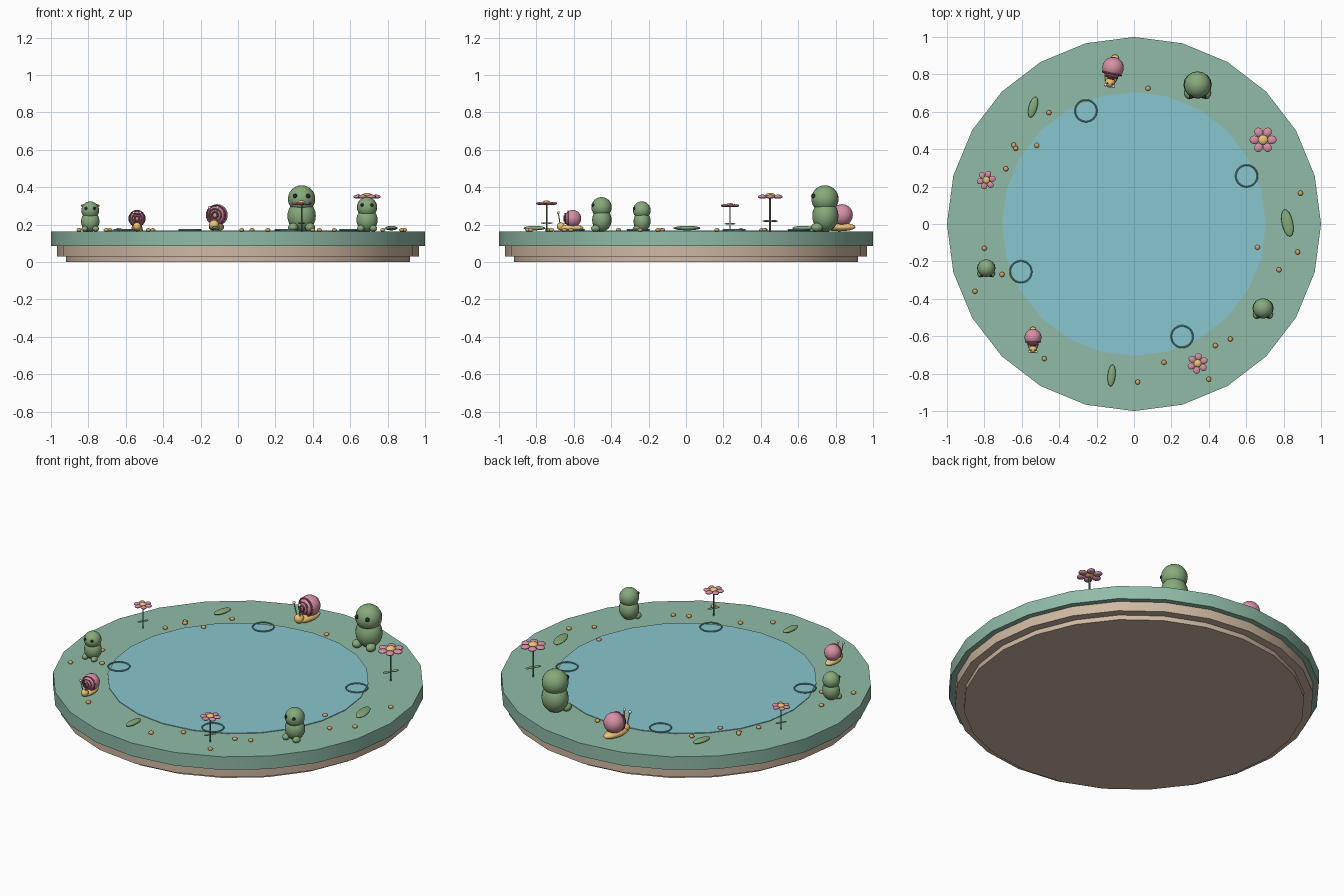
import bpy, math
from mathutils import Matrix, Vector

if "Cube" in bpy.data.objects:
    bpy.data.objects.remove(bpy.data.objects["Cube"])

def material(name, r, g, b):
    m = bpy.data.materials.new(name)
    m.diffuse_color = (r, g, b, 1)
    m.use_nodes = True
    m.node_tree.nodes["Principled BSDF"].inputs["Base Color"].default_value = m.diffuse_color
    return m

GRASS = material("grass", .28, .50, .39)
SOIL = material("soil", .62, .48, .36)
WATER = material("water", .25, .57, .62)
GREEN = material("green", .24, .40, .20)
DARK = material("dark", .02, .02, .03)
PINK = material("pink", .68, .28, .38)
ROSE = material("rose", .35, .09, .16)
YELLOW = material("yellow", .85, .55, .18)
WHITE = material("white", .85, .85, .8)
PEBBLE = material("pebble", .65, .38, .14)
STEM = material("stem", .12, .25, .12)
RIPPLE = material("ripple", .15, .40, .45)
GROUND = 0.163

def finish(name, mat):
    o = bpy.context.object
    o.name = name
    o.data.materials.append(mat)
    bpy.ops.object.shade_smooth_by_angle(angle=math.radians(40))
    return o

def ball(name, loc, size, mat, turn=0, seg=16):
    bpy.ops.mesh.primitive_uv_sphere_add(segments=seg, ring_count=seg * 3 // 4, location=loc,
                                         rotation=(0, 0, turn))
    bpy.context.object.scale = size if isinstance(size, tuple) else (size,) * 3
    return finish(name, mat)

def slab(name, r, z0, z1, mat):
    bpy.ops.mesh.primitive_cylinder_add(vertices=24, radius=r, depth=z1 - z0, location=(0, 0, (z0 + z1) / 2))
    return finish(name, mat)

def rod(name, a, b, r, mat):
    a, b = Vector(a), Vector(b)
    bpy.ops.mesh.primitive_cylinder_add(vertices=8, radius=r, depth=(b - a).length, location=(a + b) / 2,
                                        rotation=(b - a).to_track_quat('Z', 'Y').to_euler())
    return finish(name, mat)

def ring(name, loc, R, r, mat, rot=(0, 0, 0)):
    bpy.ops.mesh.primitive_torus_add(major_segments=24, minor_segments=6, major_radius=R,
                                     minor_radius=r, location=loc, rotation=rot)
    return finish(name, mat)

# layered island and pond
slab("soil_base", .92, 0, .03, SOIL)
slab("soil_layer", .968, .028, .087, SOIL)
slab("grass_bank", 1, .085, GROUND, GRASS)
slab("pond_water", .705, .12, .167, WATER)
for x, y in [(-.257, .605), (.602, .257), (-.605, -.255), (.257, -.602)]:
    ring("ripple", (x, y, .172), .058, .004, RIPPLE)

# seated creatures, facing the front
def creature(x, y, s):
    def at(dx, dy, dz):
        return (x + dx * s, y + dy * s, GROUND + dz * s)
    ball("creature_body", at(0, 0, .083), (.076 * s, .07 * s, .085 * s), GREEN)
    ball("creature_head", at(0, -.002, .174), .073 * s, GREEN)
    for k in (-1, 1):
        ball("creature_eye", at(k * .035, -.064, .19), .012 * s, DARK, seg=12)
        ball("creature_foot", at(k * .045, -.045, .022), (.027 * s, .032 * s, .024 * s), GREEN, seg=12)

creature(.34, .745, 1)
creature(.69, -.45, .745)
creature(-.79, -.235, .65)

# snails with ringed shells
def snail(x, y, s, turn):
    M = Matrix.Translation((x, y, GROUND)) @ Matrix.Rotation(turn, 4, 'Z') @ Matrix.Scale(s, 4)
    at = lambda *p: M @ Vector(p)
    ball("snail_foot", at(0, -.01, .024), (.038 * s, .088 * s, .023 * s), YELLOW, turn)
    ball("snail_head", at(0, -.075, .035), .027 * s, YELLOW, turn)
    ball("snail_shell", at(0, .005, .088), .058 * s, PINK, turn)
    for R, dy in [(.05, -.027), (.033, -.045), (.016, -.054)]:
        ring("shell_ring", at(0, dy, .088), R * s, .005 * s, ROSE, (math.pi / 2, 0, turn))
    for k in (-1, 1):
        tip = at(k * .022, -.092, .128)
        rod("snail_stalk", at(k * .012, -.08, .05), tip, .0035 * s, YELLOW)
        ball("snail_eye", tip, .009 * s, WHITE, seg=10)

snail(-.113, .83, 1, -.2)
snail(-.54, -.61, .79, 0)

# flowers on stems
def flower(x, y, z, s, turn):
    rod("flower_stem", (x, y, GROUND - .01), (x, y, z), .005 * s, STEM)
    for i in range(6):
        a = turn + i * math.pi / 3
        ball("flower_petal", (x + .047 * s * math.cos(a), y + .047 * s * math.sin(a), z),
             (.026 * s, .023 * s, .011 * s), PINK, a, 12)
    ball("flower_centre", (x, y, z + .005 * s), (.027 * s, .027 * s, .016 * s), YELLOW, seg=12)
    for k in (-1, 1):
        ball("stem_leaf", (x + k * .012 * s, y + k * .02 * s, GROUND + (z - GROUND) * .3),
             (.024 * s, .011 * s, .005 * s), GREEN, 1.03, 10)

flower(.69, .45, .349, 1, 0)
flower(-.79, .235, .301, .71, .2)
flower(.34, -.745, .313, .78, .4)

# fallen leaves
for x, y, l, w, a in [(-.54, .625, .058, .023, 1.3), (.82, .005, .074, .03, 1.78), (-.12, -.81, .059, .021, 1.47)]:
    ball("ground_leaf", (x, y, .181), (l, w, .012), GREEN, a)

# pebbles
for x, y in [(-.455, .595), (-.643, .422), (-.632, .405), (-.52, .42), (-.685, .295), (.075, .725),
             (.89, .165), (.66, -.125), (.875, -.15), (.775, -.245), (.515, -.615), (.435, -.65),
             (.16, -.74), (.02, -.845), (.4, -.83), (-.48, -.72), (-.705, -.27), (-.8, -.13), (-.85, -.36)]:
    ball("pebble", (x, y, .171), (.014, .014, .01), PEBBLE, seg=10)
